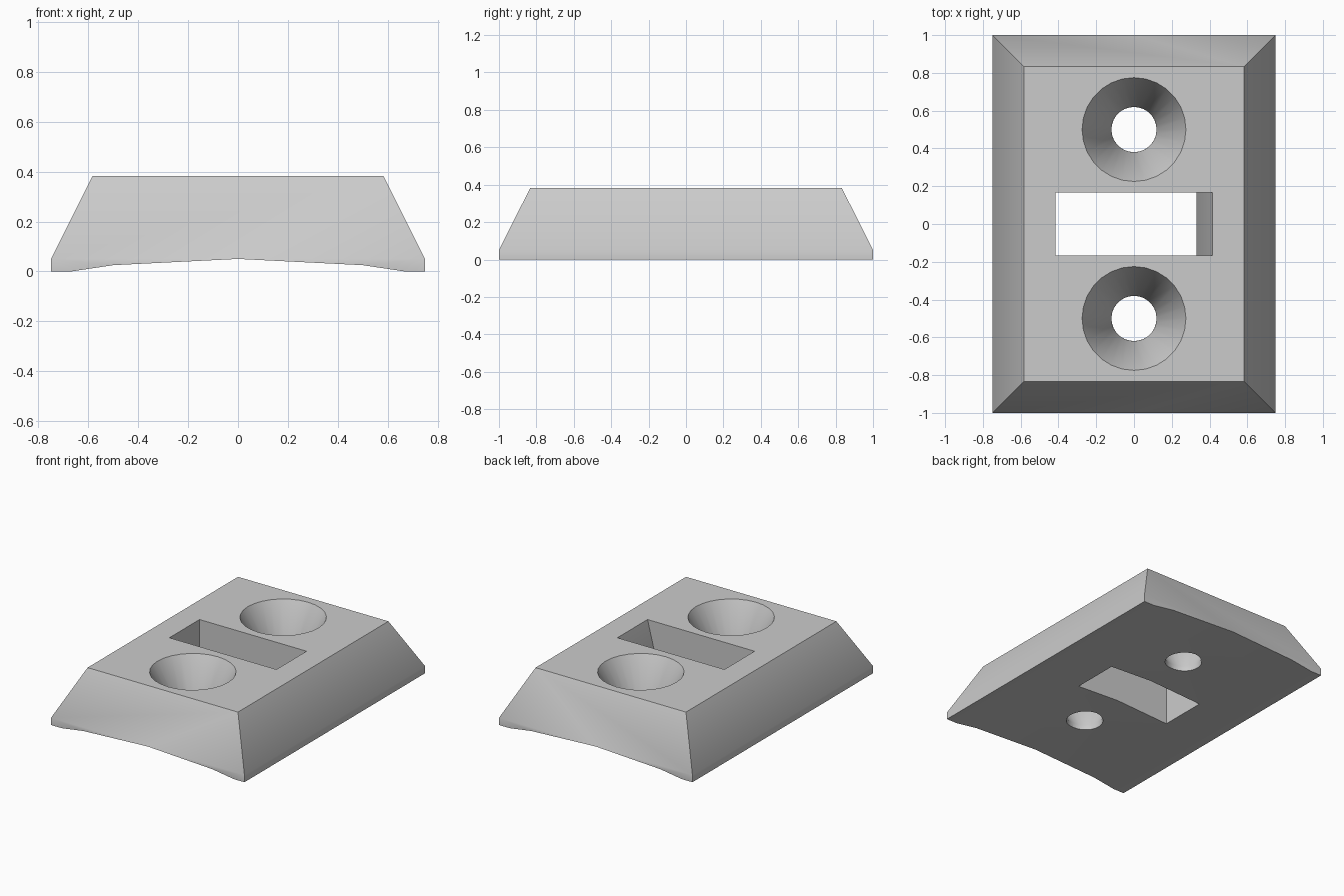
import bpy
import bmesh
from math import cos, sin, tau, radians

if "Cube" in bpy.data.objects:
    bpy.data.objects.remove(bpy.data.objects["Cube"], do_unlink=True)

HEIGHT = 0.383
RIM = 0.05

grey = bpy.data.materials.new("plain grey")
grey.use_nodes = True
grey.diffuse_color = (0.6, 0.6, 0.6, 1)
grey.node_tree.nodes["Principled BSDF"].inputs["Base Color"].default_value = (0.6, 0.6, 0.6, 1)


def finish(name, bm):
    bmesh.ops.recalc_face_normals(bm, faces=bm.faces)
    mesh = bpy.data.meshes.new(name)
    bm.to_mesh(mesh)
    bm.free()
    mesh.materials.append(grey)
    obj = bpy.data.objects.new(name, mesh)
    bpy.context.collection.objects.link(obj)
    return obj


def loft(name, loops):
    """Closed solid through matching loops of points."""
    bm = bmesh.new()
    rings = [[bm.verts.new(p) for p in loop] for loop in loops]
    for a, b in zip(rings, rings[1:]):
        for i in range(len(a)):
            j = (i + 1) % len(a)
            bm.faces.new((a[i], a[j], b[j], b[i]))
    bm.faces.new(rings[0])
    bm.faces.new(rings[-1])
    return finish(name, bm)


# Body: tapered block whose underside is hollowed along its length
half = [(0.75, 0), (0.667, 0), (0.5, 0.025)]
arch = [(-x, z) for x, z in half] + [(0, RIM)] + half[::-1]
bm = bmesh.new()
ends = []
for side in (-1, 1):
    under = [bm.verts.new((x, side, z)) for x, z in arch]
    left, right = (bm.verts.new((x, side, RIM)) for x in (-0.75, 0.75))
    top_l, top_r = (bm.verts.new((x, side * 0.833, HEIGHT)) for x in (-0.583, 0.583))
    mid = under[3]
    bm.faces.new([left] + under[:4])
    bm.faces.new(under[3:] + [right])
    bm.faces.new((left, mid, right, top_r, top_l))
    ends.append(under + [right, top_r, top_l, left])
front, back = ends
for i in range(len(front)):
    j = (i + 1) % len(front)
    bm.faces.new((front[i], front[j], back[j], back[i]))
body = finish("mounting_plate", bm)


# Cutters: two countersunk holes and a slot with one sloping end
def circle(r, y, z, n=28):
    return [(r * cos(tau * i / n), y + r * sin(tau * i / n), z) for i in range(n)]


def rectangle(x0, x1, z, y=0.167):
    return [(x0, -y, z), (x1, -y, z), (x1, y, z), (x0, y, z)]


cutters = [loft("screw_hole_cutter", [circle(0.118, y, -0.1), circle(0.12, y, 0.083),
                                      circle(0.275, y, HEIGHT), circle(0.275, y, 0.5)])
           for y in (-0.5, 0.5)]
cutters.append(loft("slot_cutter", [rectangle(-0.415, 0.33, -0.1), rectangle(-0.415, 0.33, RIM),
                                    rectangle(-0.415, 0.415, HEIGHT), rectangle(-0.415, 0.415, 0.5)]))

for cutter in cutters:
    cutter.hide_render = True
    mod = body.modifiers.new(cutter.name, 'BOOLEAN')
    mod.operation = 'DIFFERENCE'
    mod.solver = 'EXACT'
    mod.object = cutter

# Bake the cuts and drop the cutters
bpy.context.view_layer.update()
graph = bpy.context.evaluated_depsgraph_get()
cut_mesh = bpy.data.meshes.new_from_object(body.evaluated_get(graph))
body.modifiers.clear()
body.data = cut_mesh
for cutter in cutters:
    bpy.data.objects.remove(cutter, do_unlink=True)

bpy.ops.object.select_all(action='DESELECT')
body.select_set(True)
bpy.context.view_layer.objects.active = body
bpy.ops.object.shade_smooth_by_angle(angle=radians(30))
